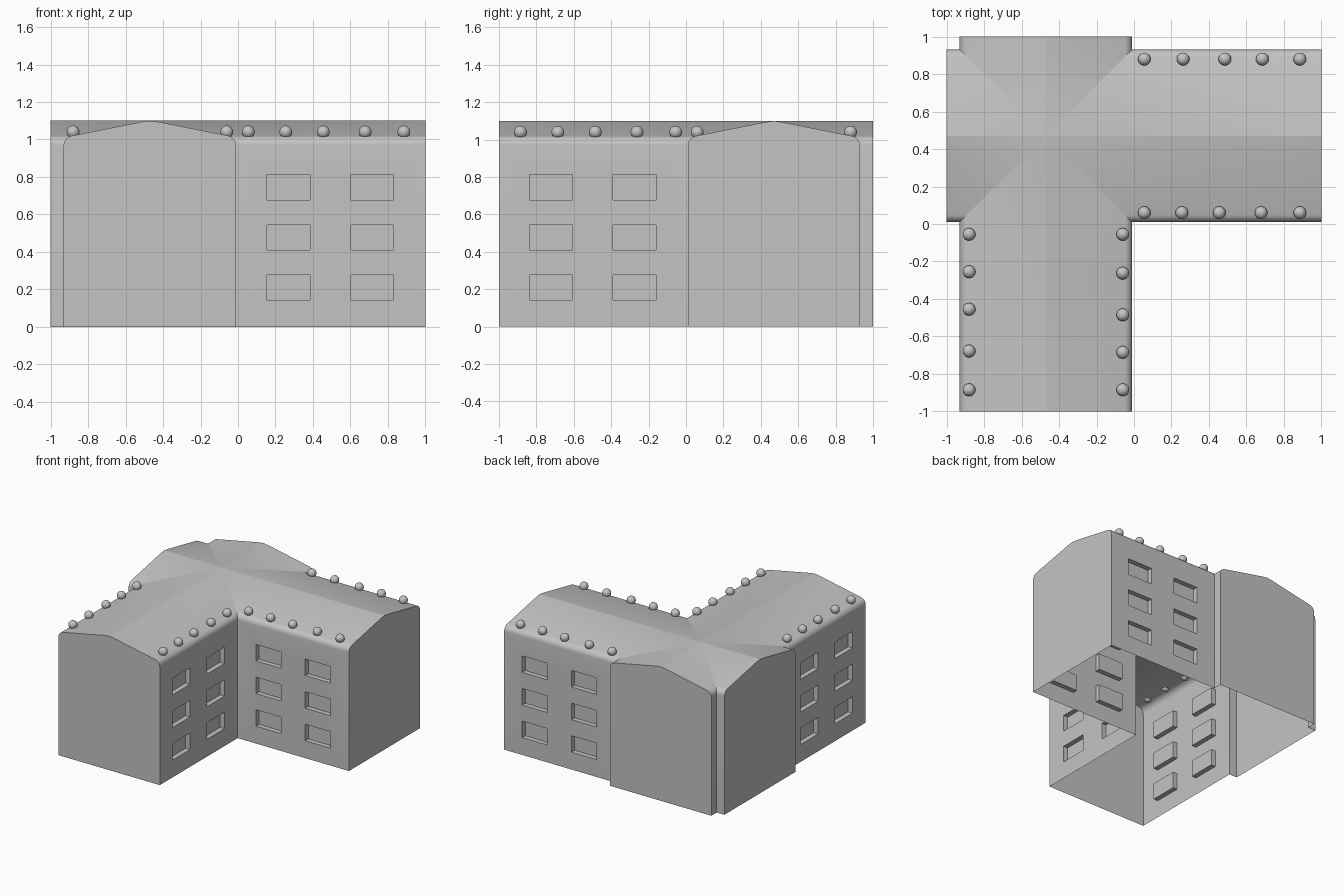
import bpy, bmesh, math
from mathutils import Matrix, Vector

if "Cube" in bpy.data.objects:
    bpy.data.objects.remove(bpy.data.objects["Cube"], do_unlink=True)

grey = bpy.data.materials.new("plain grey")
grey.use_nodes = True
COLOUR = (0.55, 0.55, 0.55, 1)
grey.diffuse_color = COLOUR
grey.node_tree.nodes["Principled BSDF"].inputs["Base Color"].default_value = COLOUR

CENTRE = 0.47       # the two wings cross at (-CENTRE, CENTRE)
HALF = 0.46         # half width of a wing

# Turns the wing along x into the wing along y
TURN = (Matrix.Translation((-CENTRE, CENTRE, 0)) @ Matrix.Rotation(-math.pi / 2, 4, "Z")
        @ Matrix.Translation((CENTRE, -CENTRE, 0)))


def make(name, bm):
    bmesh.ops.recalc_face_normals(bm, faces=bm.faces)
    mesh = bpy.data.meshes.new(name)
    bm.to_mesh(mesh)
    bm.free()
    mesh.materials.append(grey)
    ob = bpy.data.objects.new(name, mesh)
    bpy.context.collection.objects.link(ob)
    return ob


def half_profile():
    """Wall, rounded eave and gently bent roof, as (offset, height)."""
    r = 0.05
    pts = [(HALF, 0)]
    for i in range(7):
        a = math.radians(78.7 * i / 6)
        pts.append((HALF - r + r * math.cos(a), 0.97 + r * math.sin(a)))
    return pts + [(0.05, 1.093)]


def wing(name, matrix):
    half = half_profile()
    profile = half + [(0, 1.1)] + [(-u, z) for u, z in reversed(half)]
    bm = bmesh.new()
    face = bm.faces.new([bm.verts.new((-1, CENTRE + u, z)) for u, z in profile])
    ext = bmesh.ops.extrude_face_region(bm, geom=[face], use_keep_orig=True)
    moved = [g for g in ext["geom"] if isinstance(g, bmesh.types.BMVert)]
    bmesh.ops.translate(bm, verts=moved, vec=(2, 0, 0))
    bm.transform(matrix)
    return make(name, bm)


def window_cutters():
    """Two columns of three windows on both long walls of both wings."""
    bm = bmesh.new()
    for matrix in (Matrix.Identity(4), TURN):
        for side, shift in ((-1, 0), (1, 0.005)):
            for x in (0.27, 0.717):
                for z in (0.21, 0.477, 0.745):
                    place = Matrix.Translation((x + shift, CENTRE + side * HALF, z))
                    size = Matrix.Diagonal((0.228, 0.08, 0.135, 1))
                    bmesh.ops.create_cube(bm, size=1, matrix=matrix @ place @ size)
    return make("window_cutter", bm)


def boolean(ob, other, operation):
    mod = ob.modifiers.new(operation.lower(), "BOOLEAN")
    mod.operation = operation
    mod.solver = "EXACT"
    mod.object = other
    bpy.context.view_layer.objects.active = ob
    bpy.ops.object.modifier_apply(modifier=mod.name)
    bpy.data.objects.remove(other, do_unlink=True)


# Crossed wings with recessed windows
building = wing("building", Matrix.Identity(4))
boolean(building, wing("cross_wing", TURN), "UNION")
boolean(building, window_cutters(), "DIFFERENCE")

# Open underside
bm = bmesh.new()
bm.from_mesh(building.data)
floor = [f for f in bm.faces if f.calc_center_median().z < 0.001]
bmesh.ops.delete(bm, geom=floor, context="FACES")
bm.to_mesh(building.data)
bm.free()

# Balls along the eaves
bm = bmesh.new()
rows = {0.06: (0.055, 0.255, 0.455, 0.678, 0.885),
        0.88: (0.055, 0.262, 0.485, 0.685, 0.885)}
for matrix in (Matrix.Identity(4), TURN):
    for y, xs in rows.items():
        for x in xs:
            place = matrix @ Matrix.Translation((x, y, 1.04))
            bmesh.ops.create_uvsphere(bm, u_segments=24, v_segments=14,
                                      radius=0.034, matrix=place)
balls = make("eave_balls", bm)

for ob, angle in ((building, 15), (balls, 40)):
    bpy.ops.object.select_all(action="DESELECT")
    ob.select_set(True)
    bpy.context.view_layer.objects.active = ob
    bpy.ops.object.shade_smooth_by_angle(angle=math.radians(angle))
